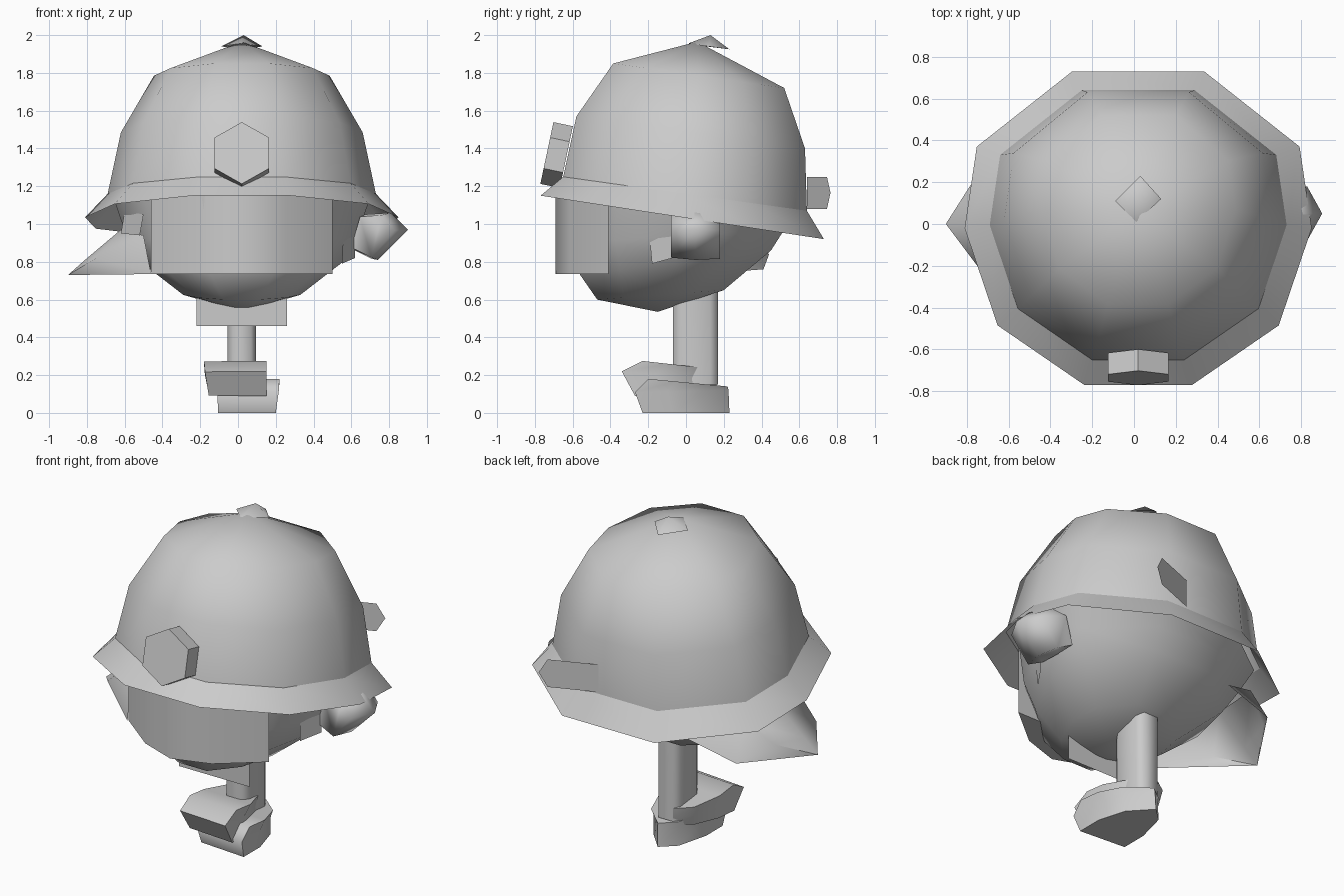
import bpy, bmesh, math
from mathutils import Matrix

if "Cube" in bpy.data.objects:
    bpy.data.objects.remove(bpy.data.objects["Cube"])

CX = 0.02
# Ten-sided outline shared by helmet and brim (wider at the back)
TEN = [(1, 0), (.93, .52), (.38, 1), (-.38, 1), (-.93, .52),
       (-1, 0), (-.81, -.62), (-.31, -1), (.31, -1), (.81, -.62)]
# The head is a little slimmer at the cheeks
HEAD = [(x * .95, y * .94) if y == -.62 else (x, y) for x, y in TEN]
# Base blocks: wide in front, narrowing to a point behind
FOOT = [(1, -1), (1, -.3), (.67, .45), (-.1, 1), (-.67, .65), (-1, -.2), (-1, -.9)]


def finish(name, bm, angle=40):
    bmesh.ops.recalc_face_normals(bm, faces=bm.faces[:])
    me = bpy.data.meshes.new(name)
    bm.to_mesh(me)
    bm.free()
    ob = bpy.data.objects.new(name, me)
    bpy.context.collection.objects.link(ob)
    bpy.ops.object.select_all(action='DESELECT')
    ob.select_set(True)
    bpy.context.view_layer.objects.active = ob
    bpy.ops.object.shade_smooth_by_angle(angle=math.radians(angle))
    return ob


def ring(rx, yf, yb, zf, zb, shape=TEN, cx=CX):
    """Tilted ring given by half width and front/back y and z."""
    mid, half = (yf + yb) / 2, (yb - yf) / 2
    return [(cx + dx * rx, mid + dy * half, (zf + zb) / 2 + dy * (zb - zf) / 2)
            for dx, dy in shape]


def block(x0, x1, yf, yb, zf, zb, shape=FOOT):
    return ring((x1 - x0) / 2, yf, yb, zf, zb, shape, (x0 + x1) / 2)


def loft(name, rings, pole=None, cap=False, angle=65):
    bm = bmesh.new()
    rows = [[bm.verts.new(p) for p in r] for r in rings]
    n = len(rows[0])
    for a, b in zip(rows, rows[1:]):
        for i in range(n):
            j = (i + 1) % n
            bm.faces.new((a[i], a[j], b[j], b[i]))
    if pole:
        tip = bm.verts.new(pole)
        for i in range(n):
            bm.faces.new((rows[-1][i], rows[-1][(i + 1) % n], tip))
    if cap:
        bm.faces.new(rows[0])
        bm.faces.new(rows[-1])
    return finish(name, bm, angle)


def sheet(name, points, faces):
    bm = bmesh.new()
    vs = [bm.verts.new(p) for p in points]
    for f in faces:
        bm.faces.new([vs[i] for i in f])
    return finish(name, bm, 50)


# Helmet dome and flared brim, tilted backwards
rim = ring(.71, -.65, .64, 1.25, 1.07)
loft("helmet_dome", [rim, ring(.64, -.58, .63, 1.57, 1.40),
                     ring(.465, -.385, .52, 1.85, 1.72)], pole=(CX, .06, 1.965))
loft("helmet_brim", [rim, ring(.83, -.77, .73, 1.15, .92)])

# Head under the helmet
loft("head", [ring(.68, -.62, .61, 1.22, 1.06, HEAD), ring(.61, -.61, .52, .90, .97, HEAD),
              ring(.53, -.56, .45, .73, .86, HEAD), ring(.31, -.47, .2, .60, .65, HEAD)],
     pole=(CX, -.15, .535))

# Face visor wrapped around the front
arc = [(-.46, -.41), (-.21, -.605), (.02, -.69), (.25, -.615), (.5, -.41)]
loft("face_visor", [[(x, y, z) for x, y in arc] for z in (.735, 1.2)], cap=True)

# Hexagonal badge, leaning back with the dome
bm = bmesh.new()
tilt = (Matrix.Translation((CX, -.685, 1.365)) @ Matrix.Rotation(math.radians(-12), 4, 'X')
        @ Matrix.Rotation(math.radians(90), 4, 'X'))
bmesh.ops.create_cone(bm, cap_ends=True, segments=6, radius1=.167, radius2=.167, depth=.105,
                      matrix=tilt)
finish("front_badge", bm, 20)

# Four-sided button on the crown
loft("crown_button", [[(-.09, .11, 1.94), (.01, .01, 1.955), (.13, .12, 1.94), (.03, .23, 1.925)]],
     pole=(.03, .13, 2.0))

# Strap tab sticking out at the back
tab = [(0, 1.08), (.85, 1.08), (1, 1.165), (.85, 1.25), (0, 1.25)]
sheet("rear_strap_tab", [(.15 + .32 * t, .64 + .125 * t, z) for t, z in tab], [range(5)])

# Flared flap on the left side: top, middle and bottom rows
sheet("side_flap",
      [(-.6, .3, .97), (-.62, 0, .97), (-.5, -.33, .94),
       (-.76, .22, .84), (-.81, 0, .81), (-.75, -.2, .82),
       (-.63, .41, .76), (-.9, 0, .73), (-.46, -.42, .735), (-.32, .44, .84)],
      [(0, 1, 4, 3), (1, 2, 5, 4), (3, 4, 7), (3, 7, 6), (4, 5, 7), (5, 8, 7),
       (2, 8, 5), (0, 3, 6, 9)])
sheet("left_strap", [(-.62, -.1, .95), (-.52, -.35, .94), (-.5, -.33, 1.05), (-.6, -.08, 1.07)],
      [range(4)])

# Ear piece on the right side with its small fin
ear = [(.6, .87), (.74, .81), (.9, .97), (.81, 1.06), (.66, 1.05)]
loft("ear_piece", [[(.6 + (x - .6) * s, y, .93 + (z - .93) * t) for x, z in ear]
                   for y, s, t in ((-.08, .76, .9), (.05, 1, 1), (.18, .76, .95))],
     cap=True, angle=80)
sheet("ear_fin", [(.56, -.2, 1.0), (.62, -.07, 1.07), (.62, -.07, .82), (.55, -.18, .79)],
      [range(4)])

# Thin collar sheet under the chin
sheet("collar", [(-.22, -.26, .46), (.26, -.26, .46), (.26, -.26, .61), (-.22, -.26, .61)],
      [range(4)])

# Neck post and the two stacked base blocks
post = [(1, -.65), (1, .65), (.65, 1), (-.65, 1), (-1, .65), (-1, -.65), (-.65, -1), (.65, -1)]
loft("neck_post", [block(-.055, .095, -.07, .17, .15, .15, post),
                   block(-.055, .095, -.07, .17, .62, .7, post)], cap=True)
loft("upper_base_block", [block(-.155, .15, -.27, .15, .09, .12),
                          block(-.175, .15, -.34, .17, .22, .17),
                          block(-.18, .15, -.23, .17, .275, .23)], cap=True)
loft("lower_base_block", [block(-.105, .2, -.23, .23, 0, 0),
                          block(-.11, .215, -.27, .225, .11, .12),
                          block(-.11, .22, -.2, .22, .18, .14)], cap=True)
